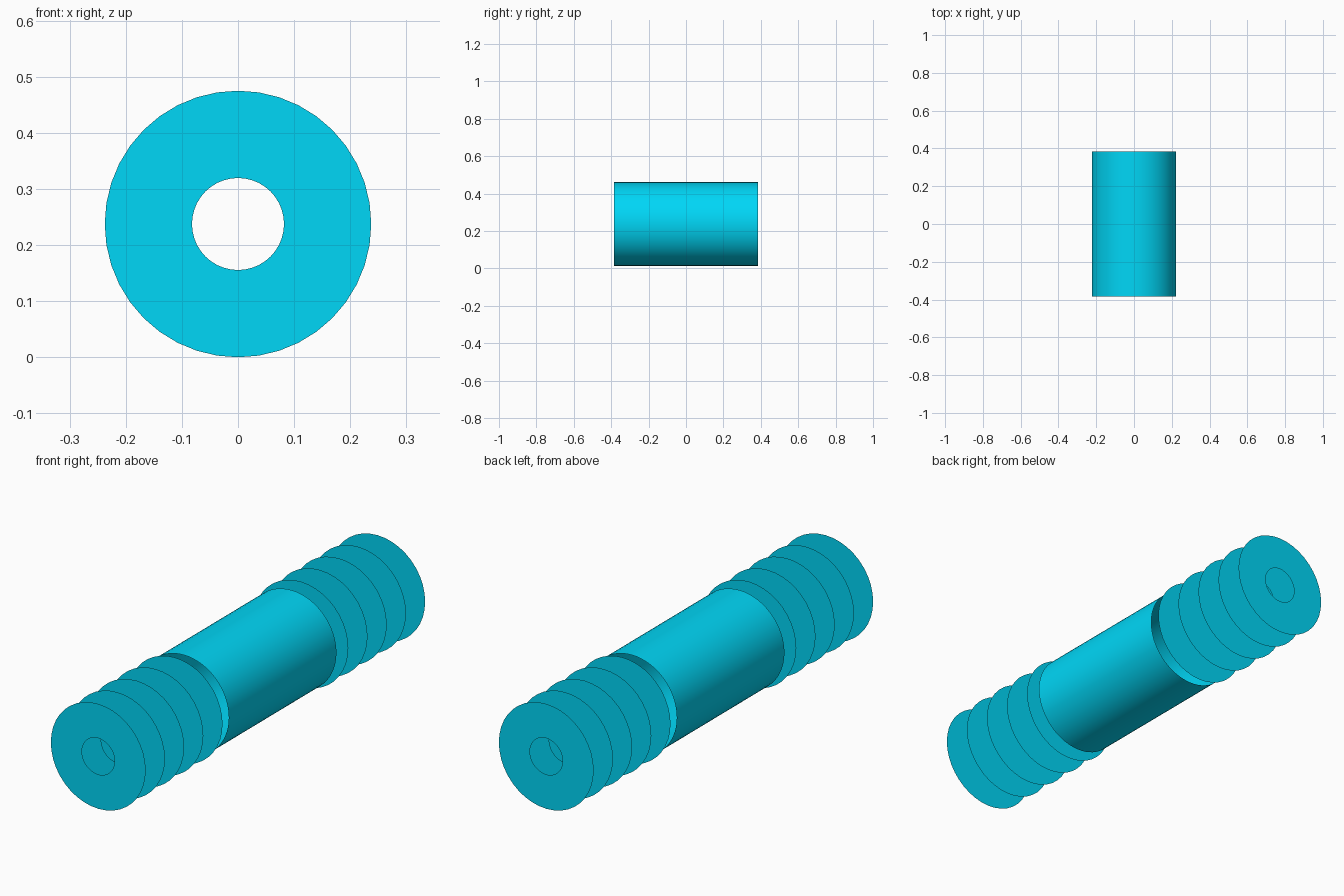
import bpy, bmesh
from math import sin, cos, pi

if "Cube" in bpy.data.objects:
    bpy.data.objects.remove(bpy.data.objects["Cube"])

R = 0.2375                      # disc radius, also height of the axis
SIDES = 40

mat = bpy.data.materials.new("cyan")
mat.diffuse_color = (0.0, 0.68, 0.93, 1)
mat.use_nodes = True
mat.node_tree.nodes["Principled BSDF"].inputs["Base Color"].default_value = mat.diffuse_color


def ring(bm, radius, y, sides=SIDES):
    return [bm.verts.new((radius * cos(2 * pi * i / sides), y,
                          R + radius * sin(2 * pi * i / sides)))
            for i in range(sides)]


def bridge(bm, a, b):
    n = len(a)
    for i in range(n):
        j = (i + 1) % n
        bm.faces.new((a[i], a[j], b[j], b[i]))


def finish(name, bm):
    me = bpy.data.meshes.new(name)
    bm.to_mesh(me)
    bm.free()
    me.materials.append(mat)
    ob = bpy.data.objects.new(name, me)
    bpy.context.collection.objects.link(ob)
    return ob


# open central tube
bm = bmesh.new()
loops = [ring(bm, 0.2235, y, 64) for y in (-0.385, 0.385)]
bridge(bm, loops[1], loops[0])
bmesh.ops.recalc_face_normals(bm, faces=bm.faces)
tube = finish("central_tube", bm)
for p in tube.data.polygons:
    p.use_smooth = True

# rows of flat discs, each made of three concentric bands, at both ends
COUNT = 5
for side, label in ((-1, "front"), (1, "back")):
    for k in range(COUNT):
        y = side * (0.45 + 0.55 * k / (COUNT - 1))
        bm = bmesh.new()
        bands = [ring(bm, r, y) for r in (0.082, 0.133, 0.185, R)]
        for a, b in zip(bands, bands[1:]):
            bridge(bm, a, b)
        # face the discs outward from the tube
        bm.normal_update()
        flip = [f for f in bm.faces if f.normal.y * side < 0]
        bmesh.ops.reverse_faces(bm, faces=flip)
        finish(f"{label}_disc_{k + 1}", bm)
